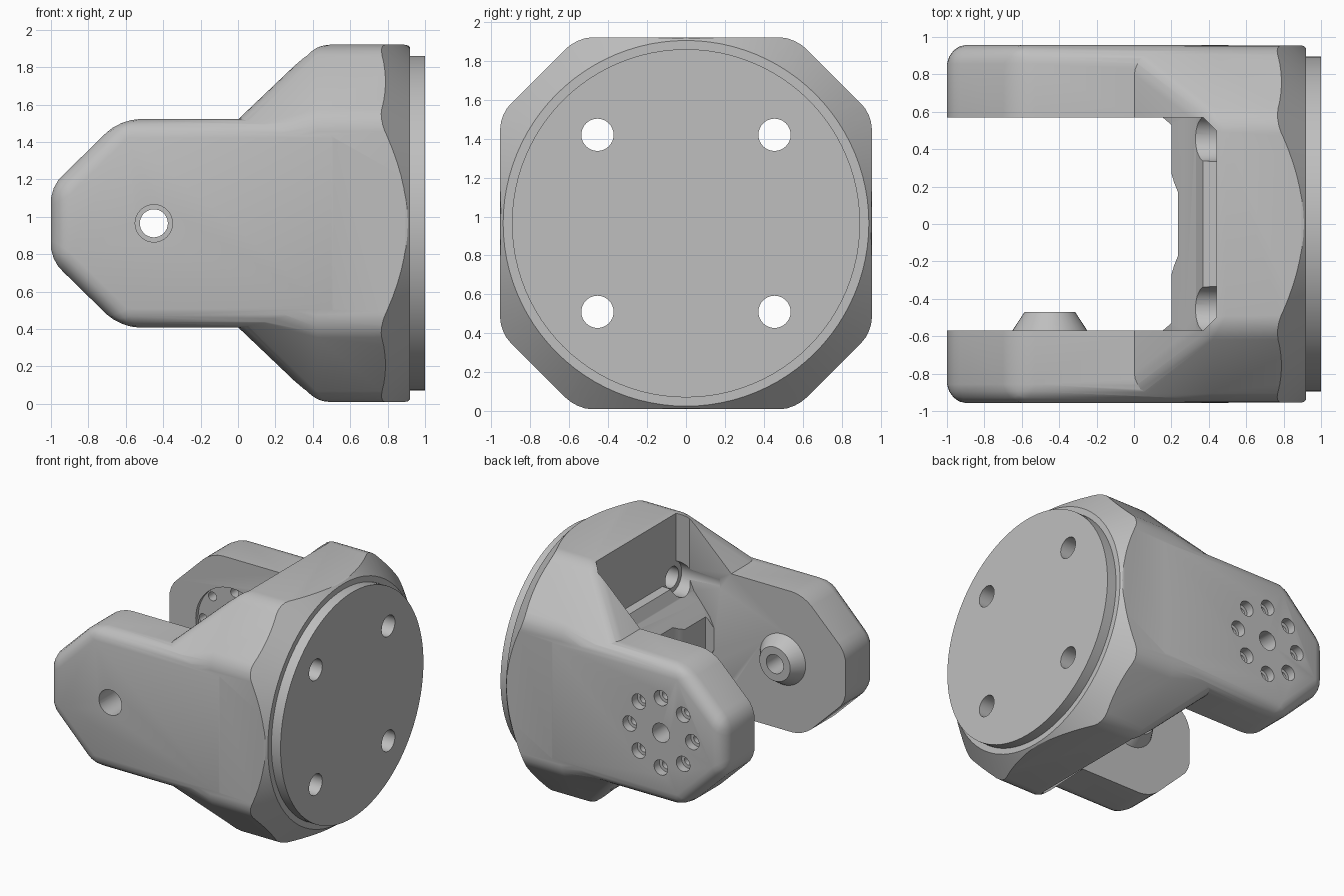
import bpy, bmesh, math
from mathutils import Matrix, Vector

old = bpy.data.objects.get("Cube")
if old:
    bpy.data.objects.remove(old, do_unlink=True)

MID = 0.965      # height of the central axis
SIDE = 0.957     # half width of the body
PIVOT = -0.45    # x of the pivot axis
INNER = 0.57     # inner face of the arms

grey = bpy.data.materials.new("machined_grey")
grey.use_nodes = True
grey.diffuse_color = (0.52, 0.52, 0.52, 1)
grey.node_tree.nodes["Principled BSDF"].inputs["Base Color"].default_value = (0.52, 0.52, 0.52, 1)


def make(name, bm):
    bmesh.ops.recalc_face_normals(bm, faces=bm.faces)
    mesh = bpy.data.meshes.new(name)
    bm.to_mesh(mesh)
    bm.free()
    mesh.materials.append(grey)
    obj = bpy.data.objects.new(name, mesh)
    bpy.context.collection.objects.link(obj)
    return obj


def prism(name, points, axis, low, high):
    """Extrude a 2D outline along y (outline in xz) or z (outline in xy)."""
    bm = bmesh.new()
    place = (lambda a, b: (a, low, b)) if axis == "y" else (lambda a, b: (a, b, low))
    face = bm.faces.new([bm.verts.new(place(a, b)) for a, b in points])
    new = bmesh.ops.extrude_face_region(bm, geom=[face])["geom"]
    shift = Vector((0, high - low, 0)) if axis == "y" else Vector((0, 0, high - low))
    bmesh.ops.translate(bm, vec=shift, verts=[v for v in new if isinstance(v, bmesh.types.BMVert)])
    return make(name, bm)


def cone(name, start, end, r1, r2, sides=32):
    """Cylinder or cone between two points."""
    start, end = Vector(start), Vector(end)
    line = end - start
    bm = bmesh.new()
    turn = line.to_track_quat("Z", "Y").to_matrix().to_4x4()
    bmesh.ops.create_cone(bm, cap_ends=True, segments=sides, radius1=r1, radius2=r2,
                          depth=line.length, matrix=Matrix.Translation((start + end) / 2) @ turn)
    return make(name, bm)


def apply(obj, mod):
    bpy.context.view_layer.objects.active = obj
    bpy.ops.object.modifier_apply(modifier=mod.name)


def bevel(obj, width, segments=4):
    mod = obj.modifiers.new("round", "BEVEL")
    mod.width, mod.segments = width, segments
    mod.limit_method, mod.angle_limit = "ANGLE", math.radians(20)
    apply(obj, mod)


def combine(obj, other, operation):
    mod = obj.modifiers.new("combine", "BOOLEAN")
    mod.operation, mod.solver, mod.object = operation, "EXACT", other
    apply(obj, mod)
    bpy.data.objects.remove(other, do_unlink=True)


def mirrored(points, centre):
    """Close an outline by mirroring it in its second coordinate."""
    return points + [(a, 2 * centre - b) for a, b in reversed(points)]


# arm block with pointed end
body = prism("fork_bracket", mirrored([(-1, 1.16), (-0.63, 1.522), (0.6, 1.522)], MID), "y", -SIDE, SIDE)
bevel(body, 0.1)

# octagonal head tapering into the arms
bm = bmesh.new()
half, flat = SIDE - 0.002, 0.56
for x in (0.42, 0.96):
    for y, z in ((half, flat), (flat, half)):
        for sy in (-1, 1):
            for sz in (-1, 1):
                bm.verts.new((x, sy * y, MID + sz * z))
for sy in (-1, 1):
    for sz in (-1, 1):
        bm.verts.new((-0.1, sy * half, MID + sz * 0.46))
bmesh.ops.convex_hull(bm, input=bm.verts)
bmesh.ops.dissolve_limit(bm, angle_limit=0.02, verts=bm.verts, edges=bm.edges)
head = make("head", bm)
bevel(head, 0.07)
combine(head, cone("taper", (-0.28, 0, MID), (0.92, 0, MID), 2.14, 0.94, 96), "INTERSECT")
combine(body, head, "UNION")

# gap between the arms
gap = [(-1.2, INNER), (0.37, INNER), (0.44, 0.50)]
combine(body, prism("gap", mirrored(gap, 0), "z", -0.2, 2.2), "DIFFERENCE")

# raised web at the root of the fork, rounded above and below
plan = [(0.5, 0.59), (0.13, 0.59), (0.2, 0.53), (0.2, 0.27), (0.215, 0.22), (0.235, 0.17)]
web = prism("web", mirrored(plan, 0), "z", 0.4, 1.5)
side = [(0.52, 1.40), (0.37, 1.39), (0.33, 1.30), (0.27, 1.23), (0.19, 1.13), (0.13, 1.0)]
combine(web, prism("web_side", mirrored(side, MID), "y", -0.7, 0.7), "INTERSECT")
combine(body, web, "UNION")

# mounting disc
combine(body, cone("disc", (0.8, 0, MID), (1, 0, MID), 0.895, 0.895, 96), "UNION")

# pivot boss on the inside of the right arm
combine(body, cone("boss", (PIVOT, -INNER - 0.03, MID), (PIVOT, -0.47, MID), 0.22, 0.135, 40), "UNION")

# shallow round seat inside the left arm
combine(body, cone("seat", (PIVOT, 0.4, MID), (PIVOT, 0.6, MID), 0.32, 0.32, 48), "DIFFERENCE")

# pivot bore and its wider outer mouth
combine(body, cone("bore", (PIVOT, -1.2, MID), (PIVOT, 1.2, MID), 0.075, 0.075), "DIFFERENCE")
combine(body, cone("mouth", (PIVOT, -1.2, MID), (PIVOT, -0.65, MID), 0.1, 0.1), "DIFFERENCE")

# ring of counterbored screw holes in the left arm
for i in range(8):
    a = i * math.pi / 4
    x, z = PIVOT + 0.275 * math.cos(a), MID + 0.275 * math.sin(a)
    combine(body, cone("screw", (x, 0.5, z), (x, 1.2, z), 0.035, 0.035, 20), "DIFFERENCE")
    combine(body, cone("screw_head", (x, 0.89, z), (x, 1.2, z), 0.06, 0.06, 24), "DIFFERENCE")

# four bolt holes through the disc, with clearance for the bolt heads
for y in (-0.455, 0.455):
    for dz in (-0.455, 0.455):
        z = MID + dz
        combine(body, cone("clearance", (0.1, y, z), (0.442, y, z), 0.123, 0.123), "DIFFERENCE")
        combine(body, cone("bolt", (0.1, y, z), (1.2, y, z), 0.083, 0.083), "DIFFERENCE")

bpy.ops.object.select_all(action="DESELECT")
body.select_set(True)
bpy.context.view_layer.objects.active = body
bpy.ops.object.shade_smooth_by_angle(angle=math.radians(30))
